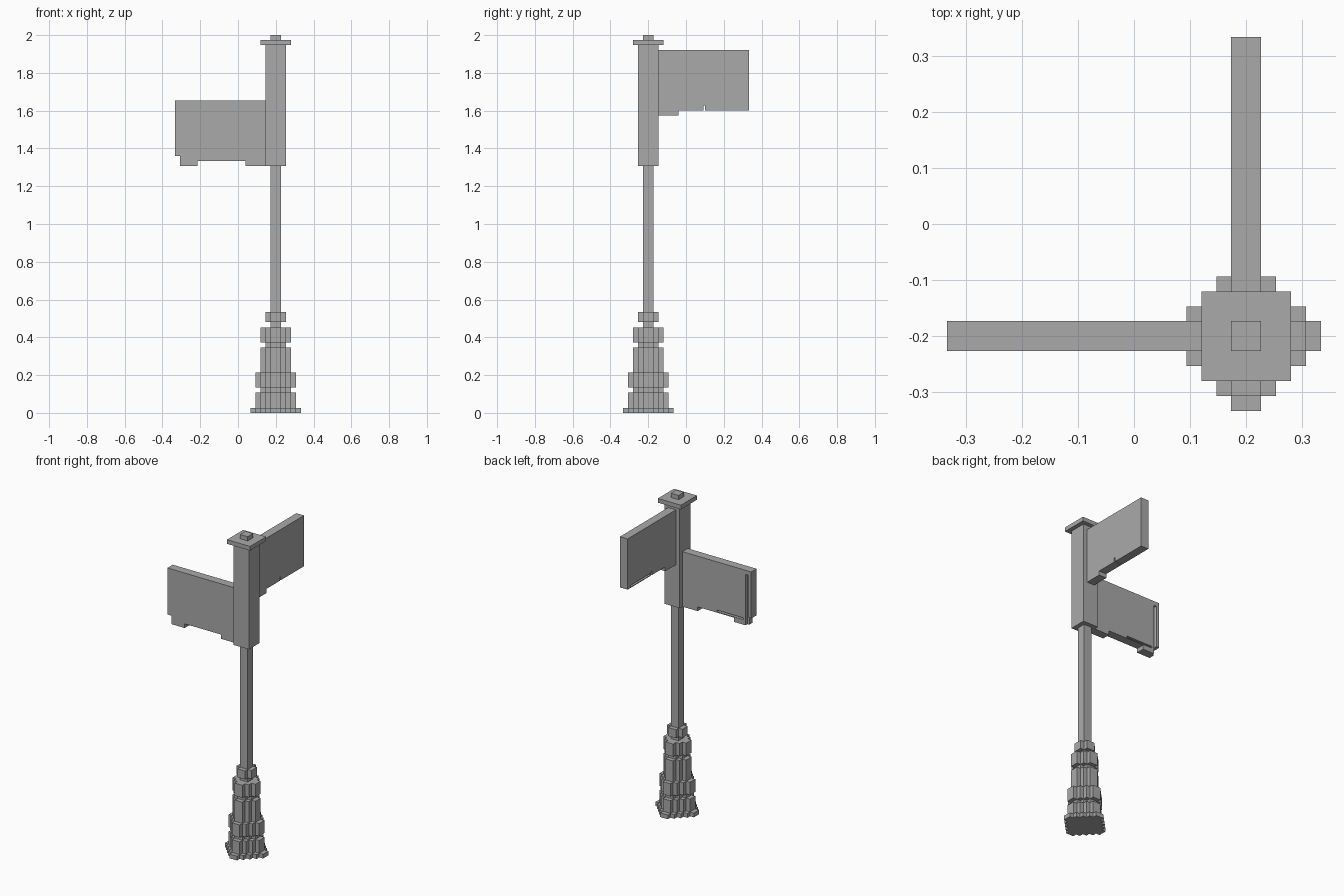
import bpy, bmesh
from mathutils import Vector

U = 2 / 75                 # size of one block
POST = (0.2, -0.2)         # axis of the post

if "Cube" in bpy.data.objects:
    bpy.data.objects.remove(bpy.data.objects["Cube"])

grey = bpy.data.materials.new("stone grey")
grey.use_nodes = True
grey.diffuse_color = (0.4, 0.4, 0.4, 1)
grey.node_tree.nodes["Principled BSDF"].inputs["Base Color"].default_value = (0.4, 0.4, 0.4, 1)


def prism(name, points, sweep):
    """Extrude a closed outline (block units from the post axis) along sweep."""
    bm = bmesh.new()
    origin = Vector((*POST, 0))
    face = bm.faces.new([bm.verts.new(origin + Vector(p) * U) for p in points])
    side = bmesh.ops.extrude_face_region(bm, geom=[face])["geom"]
    verts = [g for g in side if isinstance(g, bmesh.types.BMVert)]
    bmesh.ops.translate(bm, verts=verts, vec=Vector(sweep) * U)
    bmesh.ops.recalc_face_normals(bm, faces=bm.faces)
    mesh = bpy.data.meshes.new(name)
    bm.to_mesh(mesh)
    bm.free()
    mesh.materials.append(grey)
    obj = bpy.data.objects.new(name, mesh)
    bpy.context.collection.objects.link(obj)
    return obj


def tier(name, r, z0, z1, square=False):
    """One post tier: a square, or a stepped diamond of radius r."""
    quarter = [(r, r)]
    if not square:
        quarter = []
        for i in range(1, r + 1):
            quarter.append((r + 1 - i, i))
            if i < r:
                quarter.append((r - i, i))
    outline = []
    for _ in range(4):
        outline += quarter
        quarter = [(-y, x) for x, y in quarter]
    prism(name, [(x, y, z0) for x, y in outline], (0, 0, z1 - z0))


# Stepped pedestal, bottom to top
for name, r, z0, z1 in [
    ("base_plate", 5, 0, 1), ("base_drum", 4, 1, 4), ("lower_neck", 3, 4, 5),
    ("lower_ring", 4, 5, 8), ("pedestal_shaft", 3, 8, 13), ("upper_neck", 2, 13, 14),
    ("upper_ring", 3, 14, 17), ("collar", 2, 18, 20),
]:
    tier(name, r, z0, z1)

# Pole, sign housing and cap
tier("pole", 1, 17, 49, True)
tier("sign_housing", 2, 49, 73, True)
tier("cap", 3, 73, 74, True)
tier("finial", 1, 74, 75, True)


def along_x(d, w, z):
    return (-d, w, z)


def along_y(d, w, z):
    return (-w, d, z)


def sign(name, place, profile, grooves):
    """Board from a (distance, height) profile, with box grooves cut in it."""
    sweep = Vector(place(0, 2, 0))
    board = prism(name, [place(d, -1, z) for d, z in profile], sweep)
    for d0, d1, w0, w1, z0, z1 in grooves:
        box = [(d0, z0), (d1, z0), (d1, z1), (d0, z1)]
        cutter = prism("groove_cutter", [place(d, w0, z) for d, z in box],
                       place(0, w1 - w0, 0))
        cutter.hide_render = True
        mod = board.modifiers.new("groove", "BOOLEAN")
        mod.operation, mod.solver, mod.object = "DIFFERENCE", "EXACT", cutter
        bpy.context.view_layer.objects.active = board
        bpy.ops.object.modifier_apply(modifier=mod.name)
        bpy.data.objects.remove(cutter)


# Lower sign with two hanging tabs, a groove near its end and one under its edge
sign("lower_sign", along_x,
     [(2, 49), (6, 49), (6, 50), (15.5, 50), (15.5, 49), (19, 49),
      (19, 51), (20, 51), (20, 62), (2, 62)],
     [(18.5, 19.2, 0.3, 1.5, 48, 61), (11, 18, 0.3, 1.5, 50.2, 50.6)])

# Upper sign with one tab, a notch and a rebate under its edge
sign("upper_sign", along_y,
     [(2, 59), (6, 59), (6, 60), (20, 60), (20, 72), (2, 72)],
     [(11, 11.3, -2, 2, 59, 61), (11.2, 19, 0.3, 1.5, 60.2, 60.6)])
